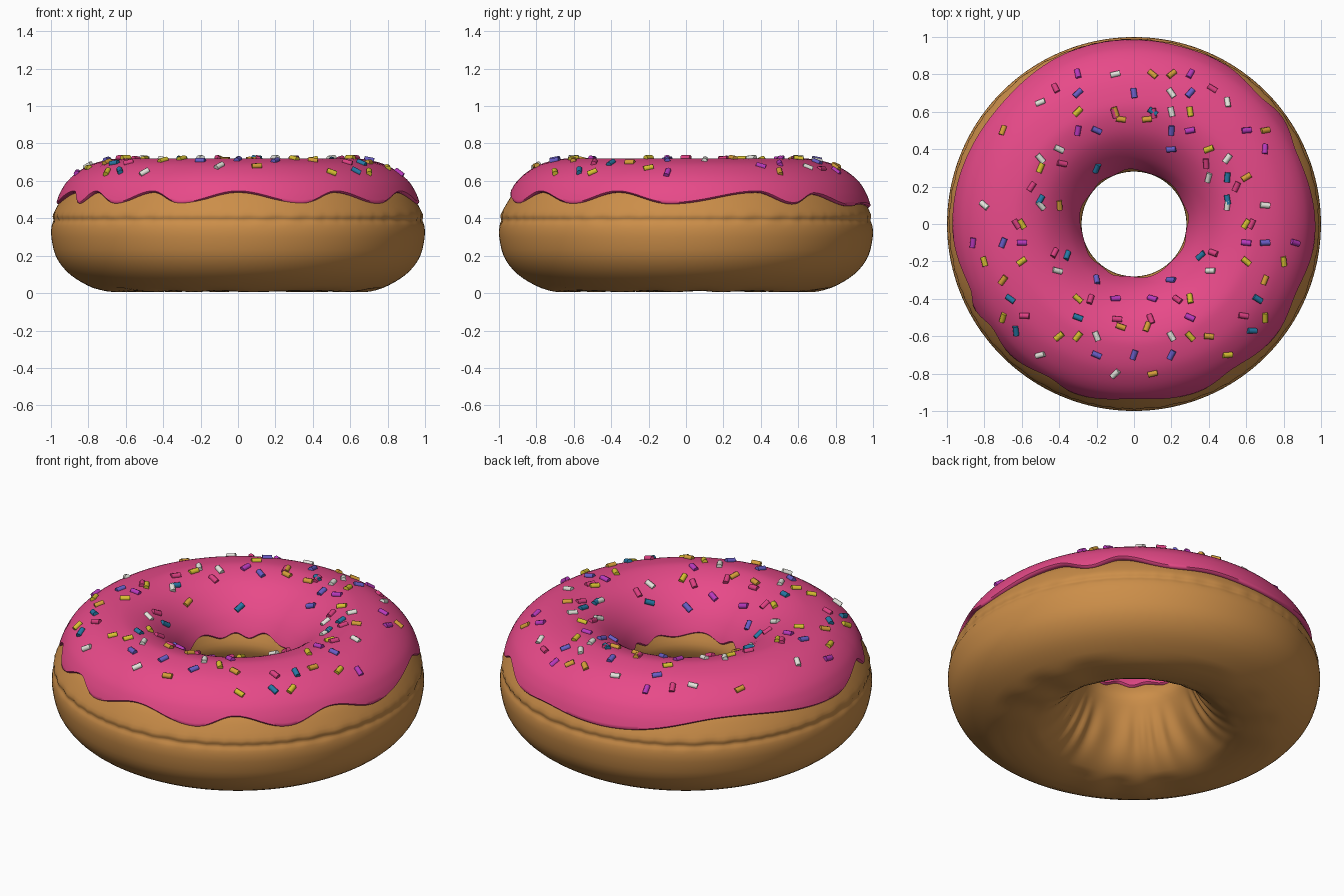
import bpy, bmesh, math, random
from mathutils import Matrix, Vector

cube = bpy.data.objects.get("Cube")
if cube:
    bpy.data.objects.remove(cube, do_unlink=True)
random.seed(4)


def material(name, *rgb):
    m = bpy.data.materials.new(name)
    m.use_nodes = True
    m.diffuse_color = (*rgb, 1)
    m.node_tree.nodes["Principled BSDF"].inputs["Base Color"].default_value = (*rgb, 1)
    return m


def finish(bm, name, mat, angle):
    bmesh.ops.recalc_face_normals(bm, faces=bm.faces)
    mesh = bpy.data.meshes.new(name)
    bm.to_mesh(mesh)
    bm.free()
    obj = bpy.data.objects.new(name, mesh)
    bpy.context.collection.objects.link(obj)
    mesh.materials.append(mat)
    bpy.ops.object.select_all(action="DESELECT")
    obj.select_set(True)
    bpy.context.view_layer.objects.active = obj
    bpy.ops.object.shade_smooth_by_angle(angle=math.radians(angle))


def spline(points, u, closed=False):
    """Smooth curve through the points; u counts points."""
    n = len(points)
    i = math.floor(u) if closed else min(int(u), n - 2)
    t = u - i

    def at(k):
        return Vector(points[k % n] if closed else points[max(0, min(n - 1, k))])
    a, b, c, d = (at(i + k) for k in (-1, 0, 1, 2))
    return b + (c - a) * t / 2 + (a * 2 - b * 5 + c * 4 - d) * t * t / 2 \
        + (b * 3 - a - c * 3 + d) * t ** 3 / 2


def revolve(name, ring_at, mat, steps, closed):
    """Skin a surface through one profile ring per angle."""
    bm = bmesh.new()
    rings = []
    for k in range(steps):
        a = math.tau * k / steps
        rings.append([bm.verts.new((r * math.cos(a), r * math.sin(a), z)) for r, z in ring_at(a)])
    for k in range(steps):
        p, q = rings[k - 1], rings[k]
        for j in range(0 if closed else 1, len(p)):
            bm.faces.new((p[j - 1], q[j - 1], q[j], p[j]))
    finish(bm, name, mat, 60)


# Dough ring with a seam around the side and pleats inside the lower hole
DOUGH = [(.65, .005), (.74, .015), (.84, .06), (.92, .12), (.975, .2), (.998, .3), (.996, .36),
         (.984, .39), (.988, .42), (.958, .48), (.92, .535), (.86, .59), (.78, .65), (.65, .69),
         (.5, .65), (.4, .58), (.34, .52), (.3, .45), (.28, .38), (.305, .3), (.35, .2),
         (.41, .11), (.48, .05), (.56, .015)]


def dough_ring(a):
    ring = []
    for j in range(72):
        r, z = spline(DOUGH, j / 3, True)
        low = max(0, 1 - abs(z - .16) / .16) * (r < .65)
        seam = max(0, 1 - abs(z - .4) / .04) * (r > .9)
        r += .008 * low * math.sin(22 * a + 2 * math.sin(5 * a))
        r += .004 * seam * math.sin(57 * a + 3 * math.sin(7 * a))
        z += .004 * (z < .02) * (1 + math.sin(11 * a + 2 * math.sin(3 * a)))
        ring.append((r, z))
    return ring


revolve("dough_ring", dough_ring, material("baked dough", .60, .27, .066), 200, True)

# Icing cap: profile from inside the hole over the top to the outer side
ICING = [(.27, .39), (.28, .44), (.305, .5), (.35, .57), (.42, .64), (.5, .69), (.6, .718),
         (.68, .715), (.78, .69), (.86, .645), (.915, .595), (.947, .545), (.966, .5),
         (.98, .45), (.985, .4)]
PEAK = 6.3
# Angles of the outer hem where it hangs low and climbs high by turns
HEM = [-5, 24, 36, 46, 62, 80, 100, 135, 182, 202, 208, 216, 227, 241, 251, 270, 291, 304, 321,
       337, 355]


def hem_height(a):
    """Drips and notches, lower and calmer toward the back."""
    d = (math.degrees(a) + 5) % 360 - 5
    k = max(i for i, start in enumerate(HEM[:-1]) if d >= start)
    t = (1 - math.cos(math.pi * (d - HEM[k]) / (HEM[k + 1] - HEM[k]))) / 2
    climb = 1 - t if k % 2 else t
    back = max(0, math.sin(a)) ** 6
    return .485 - .022 * back + .062 * climb * (1 - .8 * back)


def find_height(z, low, high):
    """Bisect for the curve position at height z; low end lies below it."""
    for _ in range(24):
        mid = (low + high) / 2
        if spline(ICING, mid).y < z:
            low = mid
        else:
            high = mid
    return low


def icing_ring(a):
    inner_z = .46 + .014 * math.sin(9 * a + math.sin(3 * a)) + .006 * math.sin(5 * a)
    u0 = find_height(inner_z, 0, PEAK)
    u1 = find_height(hem_height(a), len(ICING) - 1, PEAK)
    pts = [spline(ICING, u0 + (u1 - u0) * j / 40) for j in range(41)]
    first, last = pts[0], pts[-1]
    # Rolled lips tuck back under both hems
    pts = [first + Vector(v) for v in ((.06, .005), (.025, -.01), (.008, -.008))] + pts
    pts += [last + Vector(v) for v in ((-.008, -.009), (-.026, -.01), (-.07, .005))]
    return [(r + .012 * math.sin(a) * max(0, (r - .6) / .4), z) for r, z in pts]


revolve("icing", icing_ring, material("pink icing", .80, .068, .25), 240, False)

# Sprinkles lie on the icing, each turned its own way
curve = [spline(ICING, 2.2 + j * .02) for j in range(370)]


def add_sprinkle(bm, x, y):
    radius, a, spin = math.hypot(x, y), math.atan2(y, x), random.uniform(0, math.pi)
    j = min(range(1, len(curve) - 1), key=lambda k: abs(curve[k].x - radius))
    slope = (curve[j + 1] - curve[j - 1]).normalized()
    out = Vector((math.cos(a), math.sin(a), 0))
    up = Vector((0, 0, 1))
    along = out * slope.x + up * slope.y
    normal = up * slope.x - out * slope.y
    axis = along * math.cos(spin) + normal.cross(along) * math.sin(spin)
    frame = Matrix((normal.cross(axis), normal, axis)).transposed().to_4x4()
    pos = out * curve[j].x + up * curve[j].y + normal * .002
    bmesh.ops.create_cone(bm, cap_ends=True, segments=8, radius1=.0155, radius2=.0155,
                          depth=.052, matrix=Matrix.Translation(pos) @ frame)


def sprinkles(colour, rgb, both_sides, single=()):
    """One colour: places mirrored left to right, then places used once."""
    bm = bmesh.new()
    for x, y in [*both_sides, *((-x, y) for x, y in both_sides), *single]:
        add_sprinkle(bm, x, y)
    finish(bm, colour + "_sprinkles", material(colour + " sprinkle", *rgb), 50)


sprinkles("white", (.78, .78, .72), [(.5, .65), (.5, .35), (.5, .1), (.41, -.25), (.2, -.6)],
          [(-.1, .8), (.2, .7), (.2, .6), (-.4, .4), (.4, .25), (.7, .1), (-.8, .1),
           (-.5, -.7), (-.1, -.8)])
sprinkles("yellow", (.68, .53, .03), [(.3, .6), (.6, 0), (.8, -.2), (.7, -.5), (.3, -.4),
                                      (.6, -.2), (.3, -.6)],
          [(.4, .4), (-.5, .3), (.5, -.7), (-.4, -.6)])
sprinkles("orange", (.66, .34, .04), [(.07, .56), (.7, .5), (.07, -.55), (.7, -.3)],
          [(.1, .8), (.2, .8), (-.1, .6), (.6, .25), (-.4, .1), (.4, -.6), (.1, -.8)])
sprinkles("blue", (.02, .19, .38), [(.5, .13), (.36, -.17), (.66, -.4), (.63, -.57)],
          [(.1, .6), (-.2, .3), (.5, .25), (-.3, -.5)])
sprinkles("violet", (.14, .11, .56), [(.3, .7), (.2, .5), (.7, -.1), (.2, -.3), (.2, -.7)],
          [(0, .7), (.2, .4), (0, -.7)])
sprinkles("purple", (.48, .04, .50), [(.3, .8), (.3, .5), (.86, -.1), (.6, -.1), (.1, -.4)],
          [(.6, .5), (.7, .4), (.3, -.5)])
scatter = [(random.uniform(.45, .85), math.tau * k / 9) for k in range(9)]
sprinkles("pink", (.72, .05, .22), [(r * math.cos(a), r * math.sin(a)) for r, a in scatter])
